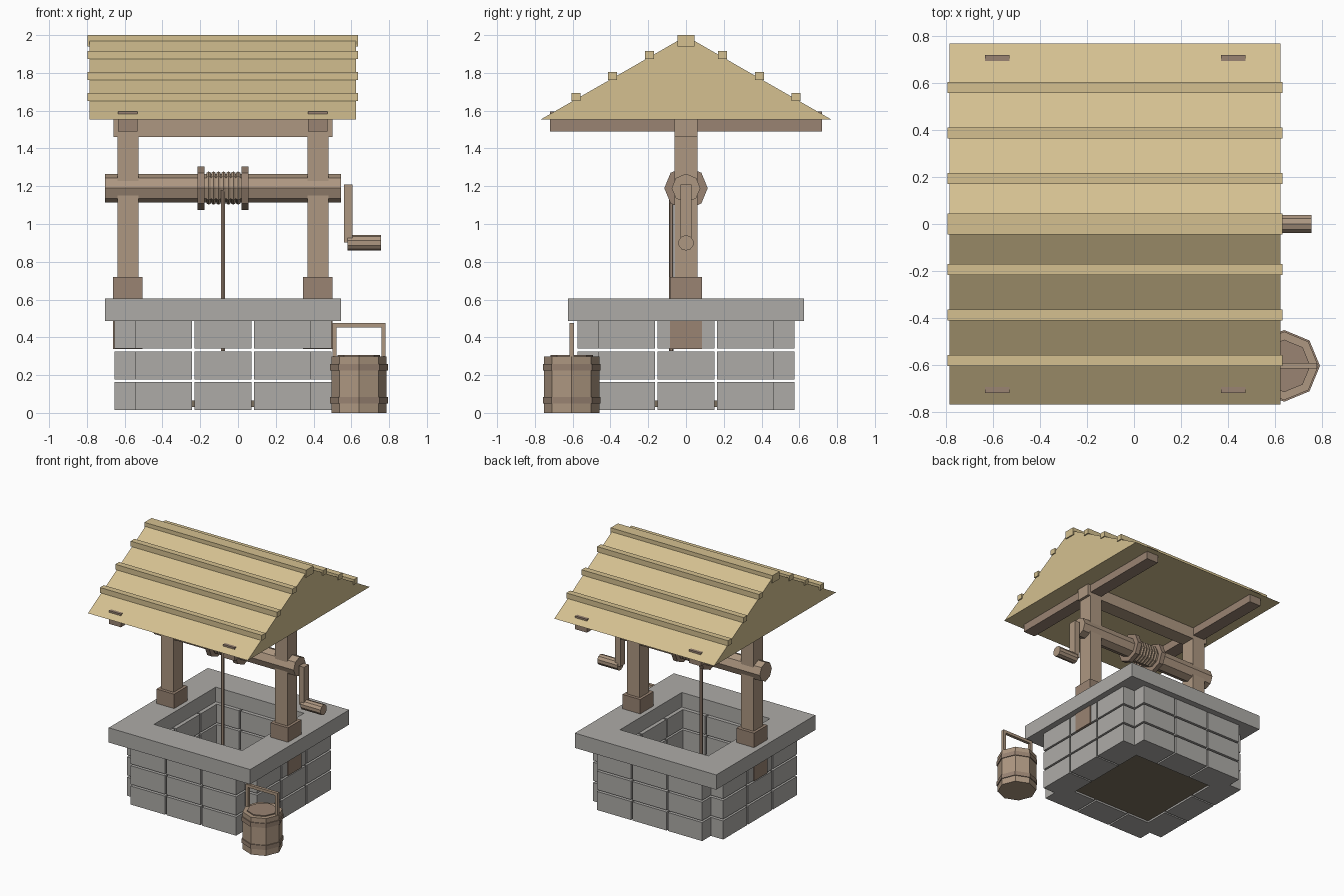
import bpy, bmesh
from math import pi, cos, sin
from mathutils import Matrix, Vector

if "Cube" in bpy.data.objects:
    bpy.data.objects.remove(bpy.data.objects["Cube"])

CX = -0.08          # centre of the well in x
AXLE_Z = 1.19


def material(name, rgb):
    m = bpy.data.materials.new(name)
    m.diffuse_color = (*rgb, 1)
    m.use_nodes = True
    m.node_tree.nodes["Principled BSDF"].inputs["Base Color"].default_value = m.diffuse_color
    return m


STONE = material("stone", (0.42, 0.41, 0.39))
WOOD = material("wood", (0.42, 0.31, 0.22))
DARK = material("dark_wood", (0.32, 0.23, 0.17))
STRAW = material("roof_wood", (0.66, 0.53, 0.28))
SOIL = material("soil", (0.20, 0.16, 0.11))


def finish(name, bm, mat):
    bmesh.ops.recalc_face_normals(bm, faces=bm.faces)
    me = bpy.data.meshes.new(name)
    bm.to_mesh(me)
    bm.free()
    me.materials.append(mat)
    ob = bpy.data.objects.new(name, me)
    bpy.context.collection.objects.link(ob)
    return ob


def add_box(bm, x, y, z):
    """Box from (min, max) ranges."""
    c = [(r[0] + r[1]) / 2 for r in (x, y, z)]
    s = [r[1] - r[0] for r in (x, y, z)]
    bmesh.ops.create_cube(bm, size=1, matrix=Matrix.Translation(c) @ Matrix.Diagonal((*s, 1)))


def box(name, mat, *ranges):
    bm = bmesh.new()
    for r in ranges:
        add_box(bm, *r)
    return finish(name, bm, mat)


def rod(name, mat, a, b, r, sides=8):
    """Prism between two points along x or z, with a corner on the axes."""
    a, b = Vector(a), Vector(b)
    bm = bmesh.new()
    rot = (b - a).to_track_quat('Z', 'Y').to_matrix().to_4x4()
    bmesh.ops.create_cone(bm, cap_ends=True, segments=sides, radius1=r, radius2=r,
                          depth=(b - a).length, matrix=Matrix.Translation((a + b) / 2) @ rot)
    return finish(name, bm, mat)


def lathe(name, mat, profile, sides, centre, turn=0):
    """Closed (radius, z) profile swept round a vertical axis."""
    bm = bmesh.new()
    rings = [[bm.verts.new((centre[0] + r * cos(turn + 2 * pi * k / sides),
                            centre[1] + r * sin(turn + 2 * pi * k / sides), z))
              for r, z in profile] for k in range(sides)]
    n = len(profile)
    for k in range(sides):
        a, b = rings[k], rings[(k + 1) % sides]
        for i in range(n):
            j = (i + 1) % n
            bm.faces.new((a[i], a[j], b[j], b[i]))
    return finish(name, bm, mat)


# stone courses: three blocks per side, three rows, open joints
bm = bmesh.new()
for row in range(3):
    z = (0.015 + 0.1625 * row, 0.163 + 0.1625 * row)
    for u in (-0.315, 0, 0.315):
        span = (u - 0.151, u + 0.151)
        for s in (-1, 1):
            wall = sorted((s * 0.36, s * 0.575))
            add_box(bm, (CX + span[0], CX + span[1]), wall, z)
            add_box(bm, (CX + wall[0], CX + wall[1]), span, z)
finish("stone_wall", bm, STONE)

# coping stone ring and well floor
q = 2 ** 0.5
lathe("coping", STONE, [(0.625 * q, 0.487), (0.625 * q, 0.605), (0.39 * q, 0.605), (0.39 * q, 0.487)],
      4, (CX, 0), pi / 4)
box("well_floor", SOIL, ((CX - 0.38, CX + 0.38), (-0.38, 0.38), (0.03, 0.065)))

# posts, feet and the cross beams they carry
for side, s in (("left", -1), ("right", 1)):
    x = CX + s * 0.503
    box(side + "_post", WOOD, ((x - 0.056, x + 0.056), (-0.06, 0.06), (0.34, 1.56)))
    box(side + "_post_foot", DARK, ((x - 0.078, x + 0.078), (-0.085, 0.085), (0.337, 0.72)))
    box(side + "_cross_beam", DARK, ((x - 0.052, x + 0.052), (-0.72, 0.72), (1.49, 1.596)))
box("top_beam", WOOD, ((-0.66, 0.5), (-0.06, 0.06), (1.46, 1.57)))

# solid gable roof
bm = bmesh.new()
ends = [[bm.verts.new((x, y, z)) for y, z in ((-0.77, 1.553), (0.77, 1.553), (0, 1.995))]
        for x in (-0.787, 0.625)]
for e in ends:
    bm.faces.new(e)
for i in range(3):
    j = (i + 1) % 3
    bm.faces.new((ends[0][i], ends[0][j], ends[1][j], ends[1][i]))
finish("roof", bm, STRAW)

# ridge cap and battens
bx = (-0.796, 0.634)
box("ridge_cap", STRAW, (bx, (-0.045, 0.045), (1.94, 2.0)))
box("roof_battens", STRAW, *[(bx, (s * y - 0.024, s * y + 0.024), (top - 0.042, top))
                             for s in (-1, 1)
                             for y, top in ((0.194, 1.916), (0.388, 1.805), (0.582, 1.694))])

# windlass axle, flanges and rope coils
rod("axle", WOOD, (-0.705, 0, AXLE_Z), (0.545, 0, AXLE_Z), 0.076)
for n, x in (("left", -0.215), ("right", 0.018)):
    rod(n + "_flange", DARK, (x, 0, AXLE_Z), (x + 0.037, 0, AXLE_Z), 0.115)
for i in range(7):
    x = -0.155 + i * 0.026
    coil = lathe("rope_coil_%d" % (i + 1), WOOD,
                 [(0.07, -0.011), (0.082, -0.011), (0.088, 0), (0.082, 0.011), (0.07, 0.011)], 8, (0, 0))
    coil.data.transform(Matrix.Translation((x, 0, AXLE_Z)) @ Matrix.Rotation(pi / 2, 4, 'Y'))
rod("hanging_rope", DARK, (CX, -0.078, 0.327), (CX, -0.078, 1.18), 0.013, 6)

# crank
box("crank_arm", WOOD, ((0.56, 0.605), (-0.03, 0.03), (0.903, 1.21)))
rod("crank_handle", WOOD, (0.58, 0, 0.9), (0.757, 0, 0.9), 0.041, 10)

# bucket with hoops, lid and handle
BX, BY = 0.64, -0.605
rod("bucket", WOOD, (BX, BY, 0), (BX, BY, 0.298), 0.146)
rod("bucket_lid", DARK, (BX, BY, 0.27), (BX, BY, 0.306), 0.112)
for n, z in (("lower", 0.05), ("upper", 0.225)):
    rod(n + "_hoop", DARK, (BX, BY, z), (BX, BY, z + 0.035), 0.153)
hy = (BY - 0.012, BY + 0.012)
box("bucket_handle", WOOD,
    ((0.5, 0.521), hy, (0.27, 0.452)), ((0.759, 0.78), hy, (0.27, 0.452)), ((0.5, 0.78), hy, (0.452, 0.475)))
